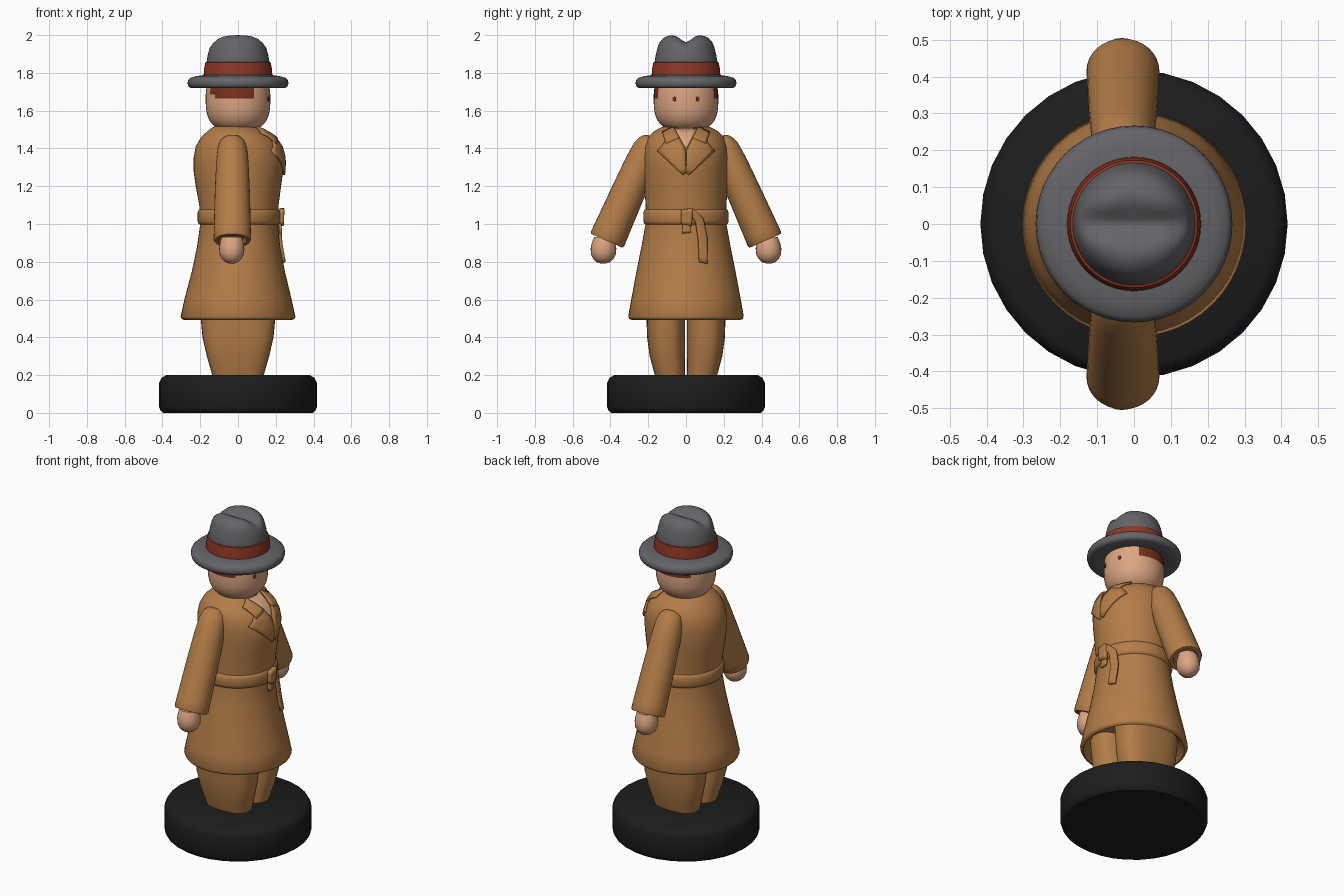
import bpy, bmesh, math
from mathutils import Vector

if "Cube" in bpy.data.objects:
    bpy.data.objects.remove(bpy.data.objects["Cube"])


def material(name, rgb):
    m = bpy.data.materials.new(name)
    m.diffuse_color = (*rgb, 1)
    m.use_nodes = True
    m.node_tree.nodes["Principled BSDF"].inputs["Base Color"].default_value = m.diffuse_color
    return m


COAT = material("tan cloth", (0.456, 0.205, 0.064))
SKIN = material("skin", (0.72, 0.38, 0.225))
GREY = material("grey felt", (0.127, 0.127, 0.138))
RED = material("red ribbon", (0.26, 0.038, 0.017))
HAIR = material("auburn hair", (0.19, 0.03, 0.013))
BLACK = material("black", (0.012, 0.012, 0.013))


def finish(name, bm, mats, angle=40):
    bmesh.ops.recalc_face_normals(bm, faces=bm.faces)
    me = bpy.data.meshes.new(name)
    bm.to_mesh(me)
    bm.free()
    for m in mats:
        me.materials.append(m)
    ob = bpy.data.objects.new(name, me)
    bpy.context.collection.objects.link(ob)
    bpy.ops.object.select_all(action='DESELECT')
    bpy.context.view_layer.objects.active = ob
    ob.select_set(True)
    bpy.ops.object.shade_smooth_by_angle(angle=math.radians(angle))
    return ob


def skin_rings(rings, n=40, power=2.0):
    """Loft closed rings given as (centre, half axis u, half axis v)."""
    bm = bmesh.new()
    rows = []
    for c, u, v in rings:
        row = []
        for i in range(n):
            a = math.tau * i / n
            ca, sa = math.cos(a), math.sin(a)
            x = math.copysign(abs(ca) ** (2 / power), ca)
            y = math.copysign(abs(sa) ** (2 / power), sa)
            row.append(bm.verts.new(Vector(c) + Vector(u) * x + Vector(v) * y))
        rows.append(row)
    for a, b in zip(rows, rows[1:]):
        for i in range(n):
            j = (i + 1) % n
            bm.faces.new((a[i], a[j], b[j], b[i]))
    bm.faces.new(rows[0])
    bm.faces.new(rows[-1])
    return bm


def upright(profile, cy=0):
    """Rings from (z, centre x, half x, half y)."""
    return [((cx, cy, z), (rx, 0, 0), (0, ry, 0)) for z, cx, rx, ry in profile]


def round_rings(profile):
    return upright([(z, 0, r, r) for z, r in profile])


# Base disc
finish("base", skin_rings(round_rings([
    (0, .395), (.012, .41), (.03, .417), (.16, .417), (.185, .405), (.2, .38)]), 32),
    [BLACK], 35)

# Trouser legs
for side, label in ((1, "left"), (-1, "right")):
    prof = [(.195, 0, .135, .080), (.30, 0, .165, .094), (.40, 0, .188, .101), (.58, 0, .205, .104)]
    rings = [((cx, side * (ry + .004), z), (rx, 0, 0), (0, ry, 0)) for z, cx, rx, ry in prof]
    finish(label + "_trouser_leg", skin_rings(rings, 32, 2.7), [COAT])

# Coat body, with a hollow hem
OUTER = [(.51, 0, .304, .306), (.60, 0, .284, .290), (.75, .002, .246, .262), (.88, .003, .220, .236),
         (1.0, .005, .205, .214), (1.1, .005, .210, .214), (1.2, .002, .226, .220),
         (1.28, .002, .237, .222), (1.35, .003, .238, .224), (1.41, 0, .224, .218),
         (1.46, -.002, .194, .200), (1.49, -.008, .155, .170), (1.51, -.012, .125, .135),
         (1.52, -.015, .10, .11)]
HEM = [(.56, 0, .235, .235), (.51, 0, .270, .270), (.492, 0, .285, .287), (.497, 0, .298, .300)]
finish("coat", skin_rings(upright(HEM + OUTER), 48), [COAT], 60)


def coat_x(y, z):
    """Front surface of the coat at (y, z)."""
    z = min(max(z, OUTER[0][0]), OUTER[-1][0])
    for a, b in zip(OUTER, OUTER[1:]):
        if z <= b[0]:
            t = (z - a[0]) / (b[0] - a[0])
            cx, rx, ry = (a[k] + (b[k] - a[k]) * t for k in (1, 2, 3))
            return cx + rx * math.sqrt(max(0, 1 - (y / ry) ** 2))


def strip(name, left, right, mat, lift, thick=.012, across=5, sub=4):
    """Cloth patch laid on the coat front between two (y, z) edges."""
    bm = bmesh.new()
    rows = []
    for k in range((len(left) - 1) * sub + 1):
        i = min(k // sub, len(left) - 2)
        t = k / sub - i
        l = Vector(left[i]).lerp(Vector(left[i + 1]), t)
        r = Vector(right[i]).lerp(Vector(right[i + 1]), t)
        row = []
        for j in range(across + 1):
            y, z = l.lerp(r, j / across)
            row.append(bm.verts.new((coat_x(y, z) + lift, y, z)))
        rows.append(row)
    for a, b in zip(rows, rows[1:]):
        for j in range(across):
            bm.faces.new((a[j], a[j + 1], b[j + 1], b[j]))
    ob = finish(name, bm, [mat])
    mod = ob.modifiers.new("thickness", 'SOLIDIFY')
    mod.thickness, mod.offset = thick, 0
    return ob


# Open neck, lapels and collar
strip("neck_opening", [(-.062, 1.508), (-.003, 1.40)], [(.062, 1.508), (.003, 1.40)], SKIN, .003, .008)
for s, label in ((1, "left"), (-1, "right")):
    edge = lambda pts: [(s * y, z) for y, z in pts]
    strip(label + "_lapel", edge([(.055, 1.49), (.028, 1.44), (.004, 1.395), (0, 1.27)]),
          edge([(.09, 1.46), (.12, 1.42), (.15, 1.385), (.015, 1.26)]), COAT, .007)
    strip(label + "_collar", edge([(.066, 1.515), (.035, 1.455)]),
          edge([(.125, 1.485), (.105, 1.425)]), COAT, .013)

# Belt, knot and hanging tail
finish("belt", skin_rings(upright([
    (.99, .005, .19, .20), (1.0, .005, .213, .220), (1.015, .005, .219, .226), (1.06, .005, .219, .226),
    (1.075, .005, .213, .220), (1.085, .005, .19, .20)]), 48), [COAT], 60)
strip("belt_knot", [(-.025, 1.075), (-.025, 1.0)], [(.035, 1.085), (.03, .99)], COAT, .020, .025)
strip("belt_tail", [(.02, 1.055), (.05, 1.01), (.065, .92), (.07, .80)],
      [(.04, 1.08), (.09, 1.03), (.11, .93), (.112, .79)], COAT, .017, .014)
strip("belt_loop", [(-.015, 1.02), (-.02, .95)], [(.02, 1.02), (.025, .955)], COAT, .012, .014)

# Sleeves and hands, sloping outward
for s, label in ((1, "left"), (-1, "right")):
    axis = Vector((0, s * .404, -.915))
    perp = Vector((0, s * .915, .404))
    top, cuff = Vector((-.03, s * .195, 1.42)), Vector((-.03, s * .4225, .9125))
    length = (cuff - top).length
    rings = [(top + axis * (t * length), (rx, 0, 0), perp * rw) for t, rx, rw in
             [(-.08, .025, .025), (-.065, .048, .045), (-.03, .066, .062), (.04, .078, .077),
              (.2, .086, .085), (.5, .093, .090), (.9, .098, .095), (.98, .099, .096),
              (1.0, .094, .091), (1.0, .075, .072), (.96, .065, .062)]]
    finish(label + "_sleeve", skin_rings(rings, 32), [COAT], 50)

    wrist = Vector((-.033, s * .424, .93))
    rings = [(wrist + Vector((0, s * .014, -1)) * d, (rx, 0, 0), (0, ry, 0)) for d, rx, ry in
             [(0, .055, .05), (.03, .063, .062), (.06, .067, .068), (.09, .064, .066),
              (.115, .052, .054), (.132, .033, .036), (.14, .010, .010)]]
    hand = skin_rings(rings, 24)
    for v in hand.verts:
        v.co.y += s * .012
    finish(label + "_hand", hand, [SKIN], 60)

# Head, with hair on the sides under the hat
head_rings = [(1.47, .09), (1.505, .105), (1.515, .122), (1.53, .138), (1.55, .152), (1.58, .164),
              (1.61, .169), (1.64, .171), (1.665, .171), (1.685, .171), (1.70, .170), (1.74, .165)]
head = skin_rings(round_rings(head_rings), 48)
for f in head.faces:
    c = f.calc_center_median()
    if abs(c.y) > .09 and ((-.12 < c.x < .09 and c.z > 1.665) or (c.x < .09 and c.z > 1.685)):
        f.material_index = 1
finish("head", head, [SKIN, HAIR], 70)

# Eyes
for s, label in ((1, "left"), (-1, "right")):
    ang = s * .37
    out = Vector((math.cos(ang), math.sin(ang), 0))
    side = Vector((-math.sin(ang), math.cos(ang), 0))
    c = out * .168 + Vector((0, 0, 1.662))
    eye = skin_rings([(c, side * .011, (0, 0, .013)), (c + out * .006, side * .010, (0, 0, .012))], 12)
    finish(label + "_eye", eye, [HAIR])

# Hat brim, ribbon and creased crown
finish("hat_brim", skin_rings(round_rings([
    (1.73, .14), (1.722, .20), (1.72, .25), (1.728, .262), (1.745, .267), (1.762, .264),
    (1.774, .252), (1.783, .22), (1.79, .17)]), 48), [GREY], 60)
finish("hat_ribbon", skin_rings(round_rings([
    (1.78, .16), (1.785, .182), (1.82, .180), (1.855, .173), (1.862, .155)]), 48), [RED], 50)
crown = skin_rings(round_rings([
    (1.77, .165), (1.86, .166), (1.90, .159), (1.94, .149), (1.965, .138), (1.982, .122),
    (1.994, .102), (2.0, .08), (2.0, .06), (2.0, .04), (2.0, .02), (2.0, .004)]), 64)
for v in crown.verts:
    fade = min(1, max(0, (v.co.z - 1.93) / .06))
    v.co.z -= .036 * fade * math.exp(-(v.co.y / .04) ** 2)
finish("hat_crown", crown, [GREY], 60)
